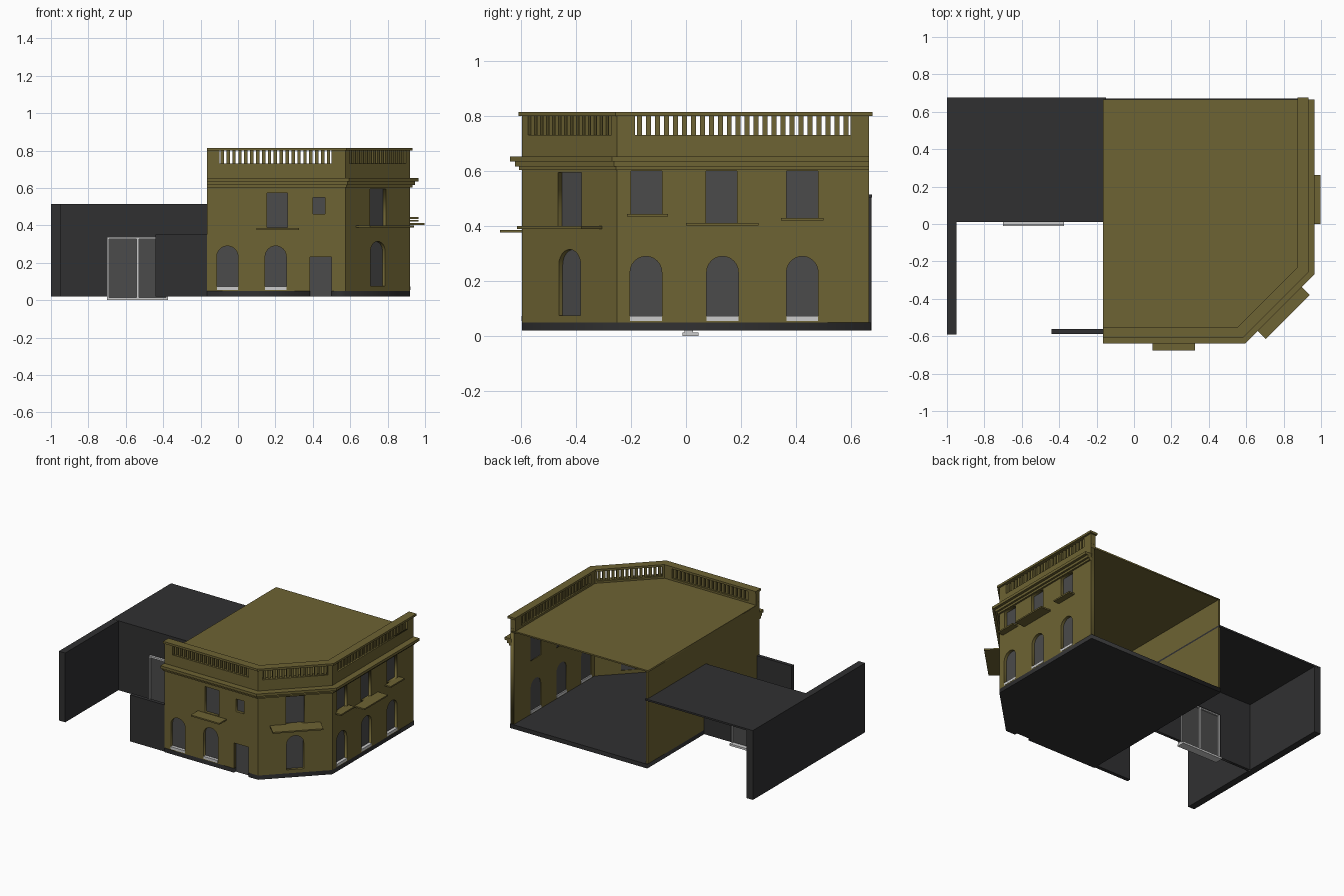
import bpy, bmesh, math
from mathutils import Matrix, Vector

if "Cube" in bpy.data.objects:
    bpy.data.objects.remove(bpy.data.objects["Cube"])


def material(name, r, g, b):
    m = bpy.data.materials.new(name)
    m.diffuse_color = (r, g, b, 1)
    m.use_nodes = True
    m.node_tree.nodes["Principled BSDF"].inputs["Base Color"].default_value = m.diffuse_color
    return m


OLIVE = material("olive_render", 0.155, 0.125, 0.033)
DARK = material("dark_render", 0.03, 0.03, 0.031)
GLASS = material("window_grey", 0.07, 0.07, 0.07)
PALE = material("pale_trim", 0.6, 0.6, 0.58)
WORLD = Matrix.Identity(4)
THICK = 0.03


def add(name, mesh, mat):
    ob = bpy.data.objects.new(name, mesh)
    bpy.context.collection.objects.link(ob)
    mesh.materials.clear()
    mesh.materials.append(mat)
    return ob


def boxes(name, mat, frame, items):
    """One object from boxes (x0, x1, y0, y1, z0, z1) given in a local frame."""
    bm = bmesh.new()
    for x0, x1, y0, y1, z0, z1 in items:
        m = frame @ Matrix.Translation(((x0 + x1) / 2, (y0 + y1) / 2, (z0 + z1) / 2))
        m = m @ Matrix.Diagonal((x1 - x0, y1 - y0, z1 - z0, 1))
        bmesh.ops.create_cube(bm, size=1, matrix=m)
    bmesh.ops.recalc_face_normals(bm, faces=bm.faces)
    me = bpy.data.meshes.new(name)
    bm.to_mesh(me)
    bm.free()
    return add(name, me, mat)


def plate(name, mat, loops, frame, z0, z1):
    """Flat outline with holes, extruded from z0 to z1 in a local frame."""
    cu = bpy.data.curves.new(name, 'CURVE')
    cu.dimensions, cu.fill_mode, cu.extrude = '2D', 'BOTH', (z1 - z0) / 2
    for pts in loops:
        sp = cu.splines.new('POLY')
        sp.points.add(len(pts) - 1)
        for p, (x, y) in zip(sp.points, pts):
            p.co = (x, y, 0, 1)
        sp.use_cyclic_u = True
    tmp = bpy.data.objects.new("tmp", cu)
    bpy.context.collection.objects.link(tmp)
    bpy.context.view_layer.update()
    dg = bpy.context.evaluated_depsgraph_get()
    me = bpy.data.meshes.new_from_object(tmp.evaluated_get(dg))
    bpy.data.objects.remove(tmp)
    me.transform(frame @ Matrix.Translation((0, 0, (z0 + z1) / 2)))
    return add(name, me, mat)


def rect(x0, x1, y0, y1):
    return [(x0, y0), (x1, y0), (x1, y1), (x0, y1)]


def arch(x0, x1, y0, y1, n=12):
    r, c = (x1 - x0) / 2, (x0 + x1) / 2
    top = [(c + r * math.cos(math.pi * i / n), y1 - r + r * math.sin(math.pi * i / n))
           for i in range(n + 1)]
    return [(x0, y0), (x1, y0)] + top


def wall_frame(p, q):
    """Local x runs along the wall, y goes up, z points outward."""
    d = Vector((q[0] - p[0], q[1] - p[1], 0)).normalized()
    up = Vector((0, 0, 1))
    m = Matrix((d, up, d.cross(up))).transposed().to_4x4()
    m.translation = (p[0], p[1], 0)
    return m


def band(name, levels):
    """Mitred strips around the three street sides: (inner, outer, z0, z1, end overrun)."""
    bm = bmesh.new()
    t = math.tan(math.pi / 8)
    for a, b, z0, z1, over in levels:
        rows = []
        for o, z in ((a, z0), (b, z0), (b, z1), (a, z1)):
            pts = [(-0.165, -0.595 - o), (0.575 + o * t, -0.595 - o),
                   (0.92 + o, -0.25 - o * t), (0.92 + o, 0.665 + over)]
            rows.append([bm.verts.new((x, y, z)) for x, y in pts])
        for i in range(3):
            for j in range(4):
                k = (j + 1) % 4
                bm.faces.new((rows[j][i], rows[j][i + 1], rows[k][i + 1], rows[k][i]))
        for i in (0, 3):
            bm.faces.new([r[i] for r in rows])
    bmesh.ops.recalc_face_normals(bm, faces=bm.faces)
    me = bpy.data.meshes.new(name)
    bm.to_mesh(me)
    bm.free()
    return add(name, me, OLIVE)


# Corners of the street walls
A, B, C, D = (-0.165, -0.595), (0.575, -0.595), (0.92, -0.25), (0.92, 0.665)


def facade(name, p, q, x0, arches, squares, slabs, rail, sills=True):
    """Wall with openings, panes, sills, balcony slabs and balusters; x0 is the start coordinate."""
    f = wall_frame(p, q) @ Matrix.Translation((-x0, 0, 0))
    x1 = x0 + math.dist(p, q)
    outer = rect(x0, x1, 0.05, 0.73)
    for w in squares:                       # door opening breaks the bottom edge
        if w[2] < 0.05:
            outer[1:1] = [(w[0], 0.05), (w[0], w[3]), (w[1], w[3]), (w[1], 0.05)]
    holes = [arch(*w) for w in arches] + [rect(*w) for w in squares if w[2] > 0.05]
    plate(name + "_wall", OLIVE, [outer] + holes, f, -THICK, 0)
    boxes(name + "_panes", GLASS, f, [(*w, -0.026, -0.02) for w in arches + squares])
    if sills:
        boxes(name + "_sills", PALE, f,
              [(w[0], w[1], w[2], w[2] + 0.018, -0.035, 0.002) for w in arches])
    boxes(name + "_balcony_slabs", OLIVE, f, [(a, b, z, z + 0.01, -0.01, o) for a, b, z, o in slabs])
    # balusters between end posts
    r0, r1, n = rail
    step = (r1 - r0) / n
    items = [(r0 + (i + .5) * step - 0.009, r0 + (i + .5) * step + 0.009, 0.725, 0.805, -0.03, -0.01)
             for i in range(n)]
    boxes(name + "_balusters", OLIVE, f, items)
    boxes(name + "_rail_posts", OLIVE, f, [(x0, r0, 0.725, 0.805, -0.04, 0),
                                           (r1, x1, 0.725, 0.805, -0.04, 0)])


facade("front", A, B, -0.165,
       [(-0.113, 0.0, 0.055, 0.29), (0.145, 0.258, 0.055, 0.29)],
       [(0.155, 0.265, 0.39, 0.573), (0.4, 0.465, 0.46, 0.55), (0.385, 0.5, 0.02, 0.232)],
       [(0.1, 0.325, 0.376, 0.08)], (-0.1, 0.5, 19))
facade("corner", B, C, 0,
       [(0.188, 0.3, 0.075, 0.315)], [(0.184, 0.304, 0.4, 0.595)],
       [(0.078, 0.41, 0.39, 0.106)], (0.03, 0.458, 14), sills=False)
facade("side", C, D, -0.25,
       [(-0.203, -0.088, 0.055, 0.29), (0.075, 0.19, 0.055, 0.29), (0.365, 0.48, 0.055, 0.29)],
       [(-0.2, -0.087, 0.443, 0.6), (0.073, 0.186, 0.412, 0.6), (0.365, 0.48, 0.43, 0.6)],
       [(-0.215, -0.065, 0.434, 0.044), (0.0, 0.263, 0.402, 0.078), (0.345, 0.5, 0.42, 0.044)],
       (-0.185, 0.597, 24))

# Stepped cornice, parapet kerb and top rail
band("cornice", [(-0.01, 0.012, 0.603, 0.617, 0), (-0.01, 0.026, 0.617, 0.634, 0),
                 (-0.01, 0.045, 0.634, 0.653, 0)])
band("parapet_kerb", [(-0.04, -0.001, 0.7, 0.729, 0)])
band("balustrade_rail", [(-0.045, 0.014, 0.8, 0.815, 0.012)])

# Flat roof, party wall and floor slab (the rear is open)
plate("roof", OLIVE, [[A, (0.57, -0.59), (0.915, -0.245), (0.915, 0.665), (-0.165, 0.665)]],
      WORLD, 0.705, 0.715)
boxes("party_wall", OLIVE, WORLD, [(-0.165, -0.15, -0.594, 0.665, 0.05, 0.714)])
base = [A, (0.385, -0.595), (0.385, -0.572), (0.5, -0.572), (0.5, -0.595), B, C,
        (0.92, 0.672), (-0.165, 0.672)]
plate("floor_slab", DARK, [base], WORLD, 0.02, 0.05)

# Low annex: roof, long side wall, front wall with door opening, yard wall
boxes("annex_roof", DARK, WORLD, [(-1.0, -0.15, 0.01, 0.675, 0.503, 0.515)])
boxes("annex_side_wall", DARK, WORLD, [(-1.0, -0.95, -0.59, 0.674, 0.02, 0.514)])
plate("annex_front_wall", DARK,
      [[(-0.96, 0.02), (-0.7, 0.02), (-0.7, 0.335), (-0.375, 0.335), (-0.375, 0.02),
        (-0.16, 0.02), (-0.16, 0.51), (-0.96, 0.51)]],
      wall_frame((0, 0.01), (1, 0.01)), -0.02, 0)
boxes("yard_wall", DARK, WORLD, [(-0.44, -0.165, -0.588, -0.562, 0.02, 0.352)])

# Sliding glass door with pale frame
door = wall_frame((0, 0.01), (1, 0.01))
boxes("sliding_door_frame", PALE, door,
      [(-0.7, -0.69, 0.012, 0.338, -0.015, 0.015), (-0.385, -0.375, 0.012, 0.338, -0.015, 0.015),
       (-0.542, -0.53, 0.012, 0.338, -0.015, 0.015), (-0.7, -0.375, 0.327, 0.339, -0.015, 0.016)])
boxes("sliding_door_threshold", PALE, door, [(-0.7, -0.375, 0.0, 0.014, -0.035, 0.022)])
boxes("sliding_door_glass", GLASS, door, [(-0.695, -0.38, 0.012, 0.33, -0.004, 0.004)])
